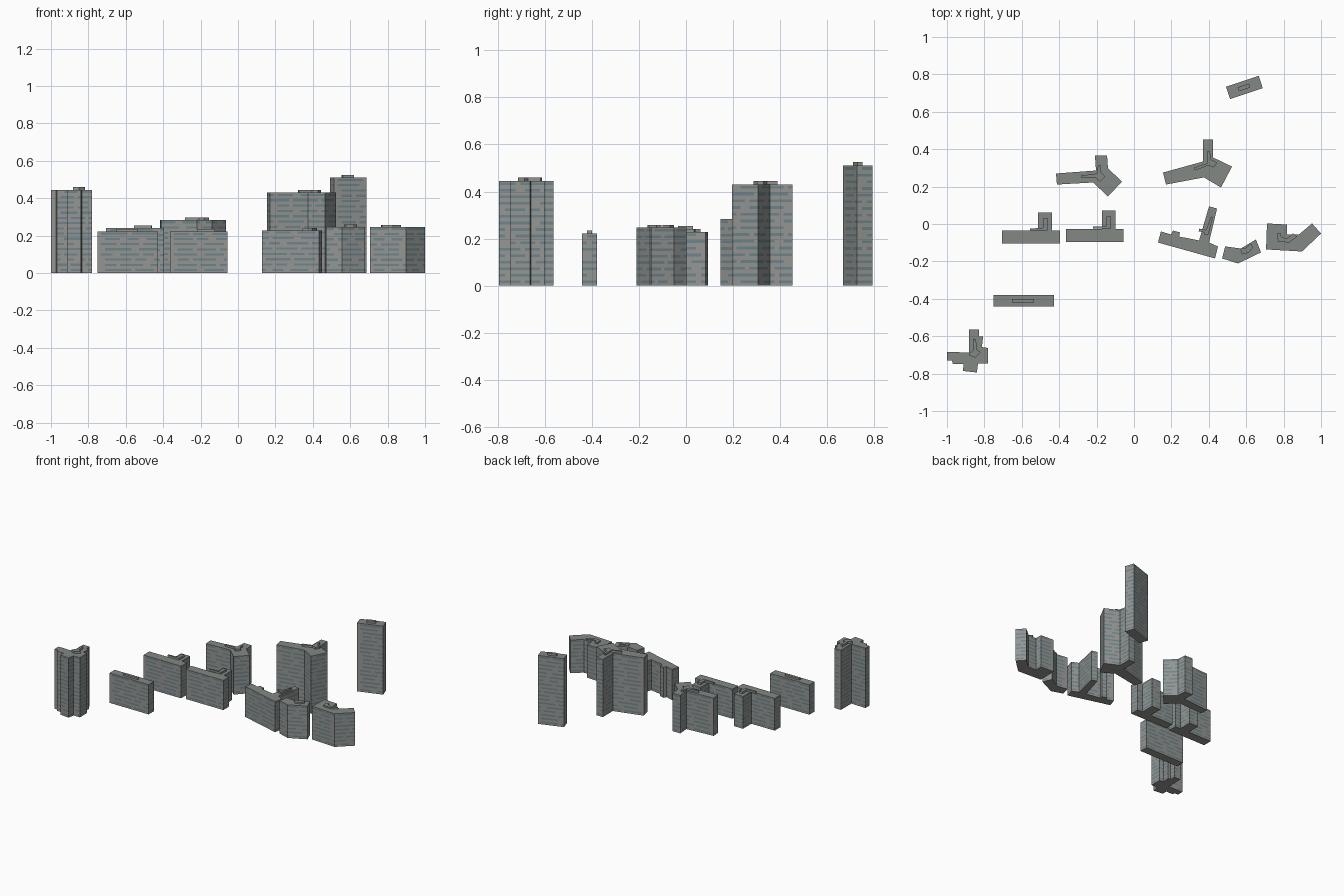
import bpy, bmesh, math, random
from mathutils import Vector

random.seed(4)
FLOOR = 0.028   # storey height
BAY = 0.02      # window bay width


def material(name, color):
    m = bpy.data.materials.new(name)
    m.diffuse_color = (*color, 1)
    return m


WALL = material("concrete", (0.30, 0.30, 0.29))
GLASS = material("window_glass", (0.15, 0.23, 0.26))
ROOF = material("roofing", (0.23, 0.25, 0.235))


def rect(cx, cy, w, d, deg=0):
    a = math.radians(deg)
    c, s = math.cos(a), math.sin(a)
    corners = [(-w/2, -d/2), (w/2, -d/2), (w/2, d/2), (-w/2, d/2)]
    return [(cx + x*c - y*s, cy + x*s + y*c) for x, y in corners]


def tee(x0, x1, y0, y1, sx0, sx1, sy):
    return [(x0, y0), (x1, y0), (x1, y1), (sx1, y1),
            (sx1, sy), (sx0, sy), (sx0, y1), (x0, y1)]


def extrude_footprint(name, pts, levels, glazed):
    """Closed prism over a footprint, divided into bays and storey bands."""
    ring, sides = [], []
    for i, p in enumerate(pts):
        a, b = Vector(p), Vector(pts[(i + 1) % len(pts)])
        n = max(1, round((b - a).length / BAY)) if glazed else 1
        for k in range(n):
            ring.append(a.lerp(b, k / n))
            sides.append(n)
    bm = bmesh.new()
    rows = [[bm.verts.new((p.x, p.y, z)) for p in ring] for z in levels]
    count = len(ring)
    for r in range(len(rows) - 1):
        is_window_row = glazed and r % 2 == 1
        left, lit = 0, True
        for i in range(count):
            j = (i + 1) % count
            f = bm.faces.new((rows[r][i], rows[r][j], rows[r+1][j], rows[r+1][i]))
            # windows come in runs separated by short blank panels
            if left == 0:
                lit = not lit
                left = random.randint(3, 7) if lit else random.randint(1, 2)
            left -= 1
            f.material_index = 1 if is_window_row and lit and sides[i] > 1 else 0
    bm.faces.new(rows[0])
    bm.faces.new(rows[-1]).material_index = 2
    bmesh.ops.recalc_face_normals(bm, faces=bm.faces)
    mesh = bpy.data.meshes.new(name)
    bm.to_mesh(mesh)
    bm.free()
    for m in (WALL, GLASS, ROOF):
        mesh.materials.append(m)
    ob = bpy.data.objects.new(name, mesh)
    bpy.context.collection.objects.link(ob)


def building(name, height, top, footprint, penthouse):
    floors = round(height / FLOOR)
    h = height / floors
    levels = [0]
    for k in range(floors):
        levels += [(k + 0.38) * h, (k + 0.78) * h]
    levels.append(height)
    extrude_footprint(name, footprint, levels, True)
    extrude_footprint(name + "_penthouse", penthouse, [height, top], False)


# Stepped tower, front left
building("stepped_tower", 0.445, 0.46,
         [(-.882, -.564), (-.829, -.564), (-.829, -.602), (-.807, -.602),
          (-.813, -.658), (-.781, -.663), (-.781, -.746), (-.834, -.746),
          (-.84, -.794), (-.914, -.786), (-.912, -.749), (-.968, -.749),
          (-.973, -.73), (-1, -.73), (-1, -.684), (-.882, -.687)],
         [(-.861, -.612), (-.845, -.618), (-.84, -.671), (-.818, -.687),
          (-.85, -.714), (-.882, -.703), (-.882, -.693), (-.861, -.676)])

# Plain slab block
building("slab_block", 0.222, 0.235,
         rect(-.59, -.41, .323, .062), rect(-.593, -.41, .118, .02))

# Two T-shaped blocks
ell = [(-.486, .03), (-.46, .03), (-.462, -.035), (-.556, -.035), (-.556, -.024), (-.486, -.021)]
building("tee_block_left", 0.24, 0.254,
         tee(-.706, -.396, -.105, -.036, -.513, -.439, .062), ell)
building("tee_block_right", 0.221, 0.235,
         tee(-.364, -.055, -.095, -.028, -.171, -.098, .072),
         [(x + .338, y + .01) for x, y in ell])

# Two Y-shaped blocks
building("wye_block", 0.283, 0.296,
         [(-.417, .27), (-.203, .286), (-.209, .366), (-.144, .366), (-.139, .297),
          (-.064, .227), (-.139, .147), (-.219, .222), (-.412, .211)],
         [(-.193, .313), (-.176, .313), (-.176, .275), (-.155, .254), (-.182, .227),
          (-.209, .249), (-.283, .249), (-.283, .259), (-.198, .27)])
building("wye_tower", 0.43, 0.444,
         [(.155, .275), (.369, .334), (.369, .452), (.422, .452), (.422, .356),
          (.524, .307), (.465, .195), (.374, .249), (.171, .211)],
         [(.39, .388), (.406, .388), (.412, .345), (.444, .329), (.428, .302),
          (.396, .313), (.326, .286), (.321, .302), (.39, .324)])

# Tall rectangular tower at the back
building("back_tower", 0.51, 0.525,
         rect(.59, .73, .184, .069, 18.4), rect(.588, .73, .063, .022, 18.4))

# Skewed T-shaped block
building("skewed_tee_block", 0.228, 0.24,
         [(.144, -.04), (.198, -.056), (.209, -.035), (.246, -.045), (.241, -.067),
          (.348, -.088), (.401, .094), (.444, .083), (.401, -.099), (.449, -.12),
          (.433, -.184), (.128, -.099)],
         [(.412, .04), (.422, .035), (.396, -.061), (.374, -.056), (.377, -.045),
          (.346, -.039), (.348, -.025), (.385, -.032)])

# Bent blocks on the right
building("bent_block_small", 0.247, 0.258,
         [(.487, -.12), (.572, -.131), (.652, -.083), (.679, -.152), (.556, -.211), (.471, -.184)],
         [(.567, -.131), (.594, -.131), (.626, -.104), (.636, -.126), (.615, -.152), (.578, -.163)])
building("bent_block_large", 0.247, 0.257,
         [(.711, .003), (.818, -.003), (.818, -.056), (.882, -.056), (.952, .003),
          (1, -.051), (.898, -.147), (.706, -.136)],
         [(.765, -.051), (.786, -.051), (.786, -.067), (.818, -.078), (.85, -.051),
          (.872, -.067), (.829, -.099), (.77, -.094)])
